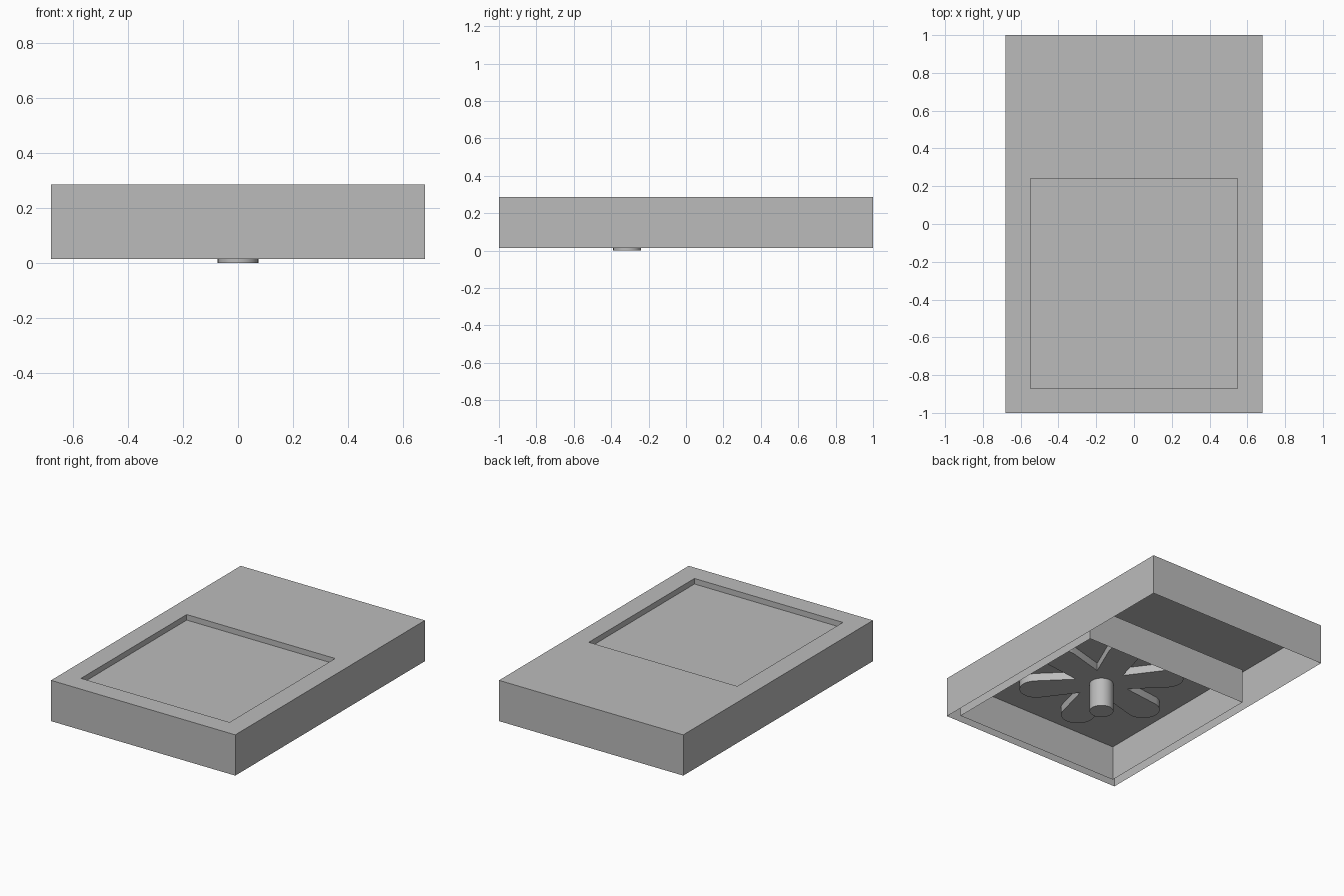
import bpy, bmesh, math
from mathutils import Vector

cube = bpy.data.objects.get("Cube")
if cube:
    bpy.data.objects.remove(cube)

grey = bpy.data.materials.new("plain grey")
grey.use_nodes = True
colour = (0.5, 0.5, 0.5, 1)
grey.diffuse_color = colour
grey.node_tree.nodes["Principled BSDF"].inputs["Base Color"].default_value = colour

FAN_Y = -0.315
FLOOR = 0.25
BASE = 0.015
TOP = 0.287


def finish(name, bm):
    mesh = bpy.data.meshes.new(name)
    bm.to_mesh(mesh)
    bm.free()
    mesh.materials.append(grey)
    obj = bpy.data.objects.new(name, mesh)
    bpy.context.collection.objects.link(obj)
    return obj


def ring(bm, half_x, half_y, centre_y, z):
    corners = [(-1, -1), (1, -1), (1, 1), (-1, 1)]
    return [bm.verts.new((sx * half_x, centre_y + sy * half_y, z)) for sx, sy in corners]


def sheet(name, rings, cap=False):
    """Skin a chain of rectangles; cap closes the last one."""
    bm = bmesh.new()
    loops = [ring(bm, *r) for r in rings]
    for a, b in zip(loops, loops[1:]):
        for i in range(4):
            j = (i + 1) % 4
            bm.faces.new((a[i], a[j], b[j], b[i]))
    if cap:
        bm.faces.new(loops[-1])
    return finish(name, bm)


def prism(name, outline, z_low, z_high):
    bm = bmesh.new()
    face = bm.faces.new([bm.verts.new((p.x, p.y, z_low)) for p in outline])
    grown = bmesh.ops.extrude_face_region(bm, geom=[face])
    top = [v for v in grown["geom"] if isinstance(v, bmesh.types.BMVert)]
    bmesh.ops.translate(bm, vec=(0, 0, z_high - z_low), verts=top)
    bmesh.ops.recalc_face_normals(bm, faces=bm.faces)
    return finish(name, bm)


# Thin outer casing, open below, with the window cut into its top
sheet("casing", [(0.68, 1, 0, BASE), (0.68, 1, 0, TOP),
                 (0.548, 0.557, FAN_Y, TOP), (0.548, 0.557, FAN_Y, FLOOR)])

# Thin fan chamber whose roof is the window floor
sheet("fan_chamber", [(0.618, 0.627, FAN_Y, BASE), (0.618, 0.627, FAN_Y, FLOOR)], cap=True)

# Six rounded blades joined in the middle as one flat rotor
BLADES, NOTCH, TIP, TIP_WIDTH = 6, 0.17, 0.41, 0.105
outline = []
for k in range(BLADES):
    turn = math.radians(11 + 360 / BLADES * k)
    axis = Vector((math.cos(turn), math.sin(turn)))
    side = Vector((-axis.y, axis.x))
    centre = Vector((0, FAN_Y))
    start = turn - math.pi / BLADES
    outline.append(centre + NOTCH * Vector((math.cos(start), math.sin(start))))
    for i in range(13):
        t = math.pi * (i / 12 - 0.5)
        outline.append(centre + axis * (TIP + TIP_WIDTH * math.cos(t)) + side * TIP_WIDTH * math.sin(t))
prism("fan_blades", outline, 0.195, FLOOR - 0.002)

# Hub shaft reaching below the casing
hub = [Vector((0.074 * math.cos(a), FAN_Y + 0.074 * math.sin(a)))
       for a in (math.tau * i / 32 for i in range(32))]
shaft = prism("fan_hub", hub, 0, 0.2)

for name in ("fan_blades", "fan_hub"):
    obj = bpy.data.objects[name]
    bpy.ops.object.select_all(action="DESELECT")
    obj.select_set(True)
    bpy.context.view_layer.objects.active = obj
    bpy.ops.object.shade_smooth_by_angle(angle=math.radians(35))
